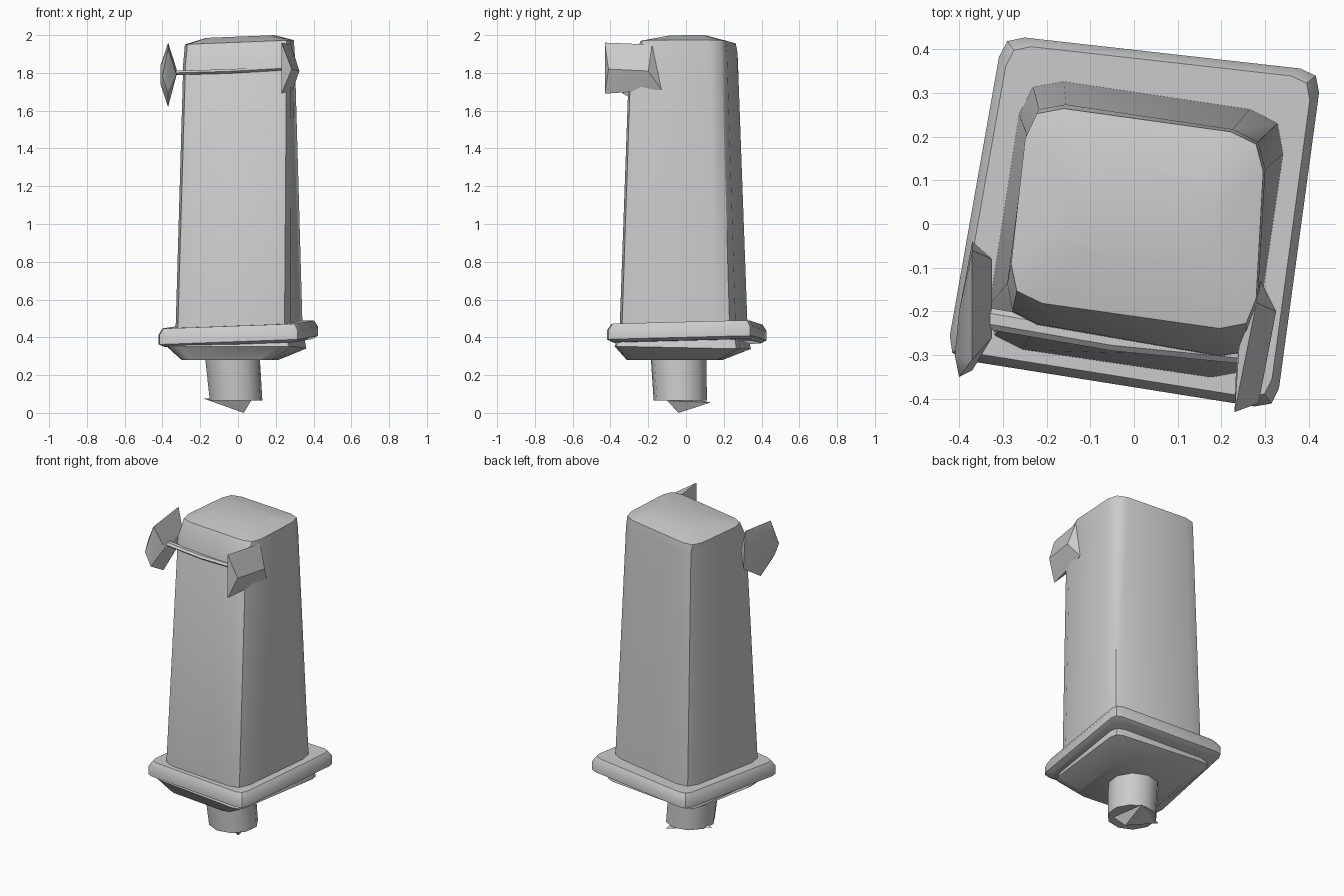
import bpy, bmesh, math
from mathutils import Vector

if "Cube" in bpy.data.objects:
    bpy.data.objects.remove(bpy.data.objects["Cube"])


def finish(name, bm, angle):
    bmesh.ops.recalc_face_normals(bm, faces=bm.faces)
    me = bpy.data.meshes.new(name)
    bm.to_mesh(me)
    bm.free()
    ob = bpy.data.objects.new(name, me)
    bpy.context.collection.objects.link(ob)
    bpy.ops.object.select_all(action='DESELECT')
    bpy.context.view_layer.objects.active = ob
    ob.select_set(True)
    bpy.ops.object.shade_smooth_by_angle(angle=math.radians(angle))
    return ob


def ring(corners, z, cut, tilt=(0, 0), scale=1.0):
    """Four-cornered loop with softened corners on a tilted plane."""
    c = [Vector(p) for p in corners]
    mid = sum(c, Vector((0, 0))) / 4
    c = [mid + (p - mid) * scale for p in c]
    pts = []
    for i, p in enumerate(c):
        a = p + (c[i - 1] - p).normalized() * cut
        b = p + (c[(i + 1) % 4] - p).normalized() * cut
        for q in (a, (a + b) * 0.25 + p * 0.5, b):
            pts.append((q.x, q.y, z + tilt[0] * q.x + tilt[1] * q.y))
    return pts


def loft(name, rings, angle=40):
    bm = bmesh.new()
    loops = [[bm.verts.new(p) for p in r] for r in rings]
    for lo, hi in zip(loops, loops[1:]):
        for i in range(len(lo)):
            j = (i + 1) % len(lo)
            bm.faces.new((lo[i], lo[j], hi[j], hi[i]))
    bm.faces.new(loops[0][::-1])
    bm.faces.new(loops[-1])
    return finish(name, bm, angle)


def hull(name, points, angle=30):
    bm = bmesh.new()
    for p in points:
        bm.verts.new(p)
    res = bmesh.ops.convex_hull(bm, input=bm.verts)
    junk = {g for g in res["geom_interior"] + res["geom_unused"]
            if isinstance(g, bmesh.types.BMVert)}
    bmesh.ops.delete(bm, geom=list(junk), context='VERTS')
    return finish(name, bm, angle)


# tapered body with a softly domed top
low = [(-.345, -.275), (.265, -.365), (.355, .25), (-.25, .34)]
high = [(-.30, -.215), (.275, -.315), (.305, .205), (-.235, .285)]
loft("body", [
    ring(low, .43, .09, (.04, .02)),
    ring(high, 1.88, .08, (.04, .1)),
    ring([(-.29, -.17), (.275, -.25), (.30, .20), (-.24, .275)], 1.962, .08, (.04, 0)),
    ring([(-.18, -.05), (.17, -.10), (.20, .10), (-.14, .15)], 1.992, .06, (.04, 0)),
], 50)

# wide flange around the bottom of the body
rim = [(-.43, -.305), (.325, -.425), (.43, .35), (-.30, .432)]
slope = (.04, .02)
loft("flange", [
    ring(rim, .37, .05, slope, .93),
    ring(rim, .385, .05, slope),
    ring(rim, .435, .05, slope),
    ring(rim, .468, .05, slope, .95),
    ring(rim, .468, .05, slope, .75),
])

# smaller plate under the flange
loft("lower_plate", [
    ring([(-.31, -.27), (.17, -.32), (.22, .16), (-.22, .20)], .28, .06),
    ring([(-.385, -.30), (.28, -.385), (.37, .28), (-.28, .35)], .345, .06, (0, -.02)),
    ring([(-.385, -.30), (.28, -.385), (.37, .28), (-.28, .35)], .39, .06, (.02, 0), .97),
])

# neck
loft("neck", [
    [(cx + r * math.cos(i * math.tau / 10 + .2), cy + r * math.sin(i * math.tau / 10 + .2), z)
     for i in range(10)]
    for cx, cy, r, z in ((-.01, -.03, .142, .065), (-.03, -.04, .148, .30))])

# pointed tip
hull("tip", [(-.18, .0, .075), (.07, -.10, .065), (.03, -.04, .0),
             (.05, .13, .055), (-.05, .0, .085)])

# faceted end piece, left
hull("left_end", [(-.37, -.06, 1.96), (-.37, -.31, 1.93), (-.40, -.35, 1.78),
                  (-.37, -.335, 1.69), (-.37, -.21, 1.62), (-.37, -.04, 1.73),
                  (-.41, -.30, 1.84), (-.41, -.30, 1.74), (-.40, -.20, 1.85),
                  (-.325, -.08, 1.82), (-.325, -.26, 1.79)])

# faceted end piece, right
hull("right_end", [(.23, -.43, 1.96), (.23, -.43, 1.69), (.28, -.18, 1.95),
                   (.29, -.13, 1.71), (.285, -.41, 1.82), (.325, -.20, 1.81),
                   (.235, -.28, 1.70), (.24, -.28, 1.93)])

# thin bar joining the two end pieces
loft("bar", [
    [(x, y + .025 * math.cos(i * math.tau / 6), z + .013 * math.sin(i * math.tau / 6))
     for i in range(6)]
    for x, y, z in ((-.34, -.215, 1.80), (-.05, -.265, 1.808), (.25, -.295, 1.825))])
